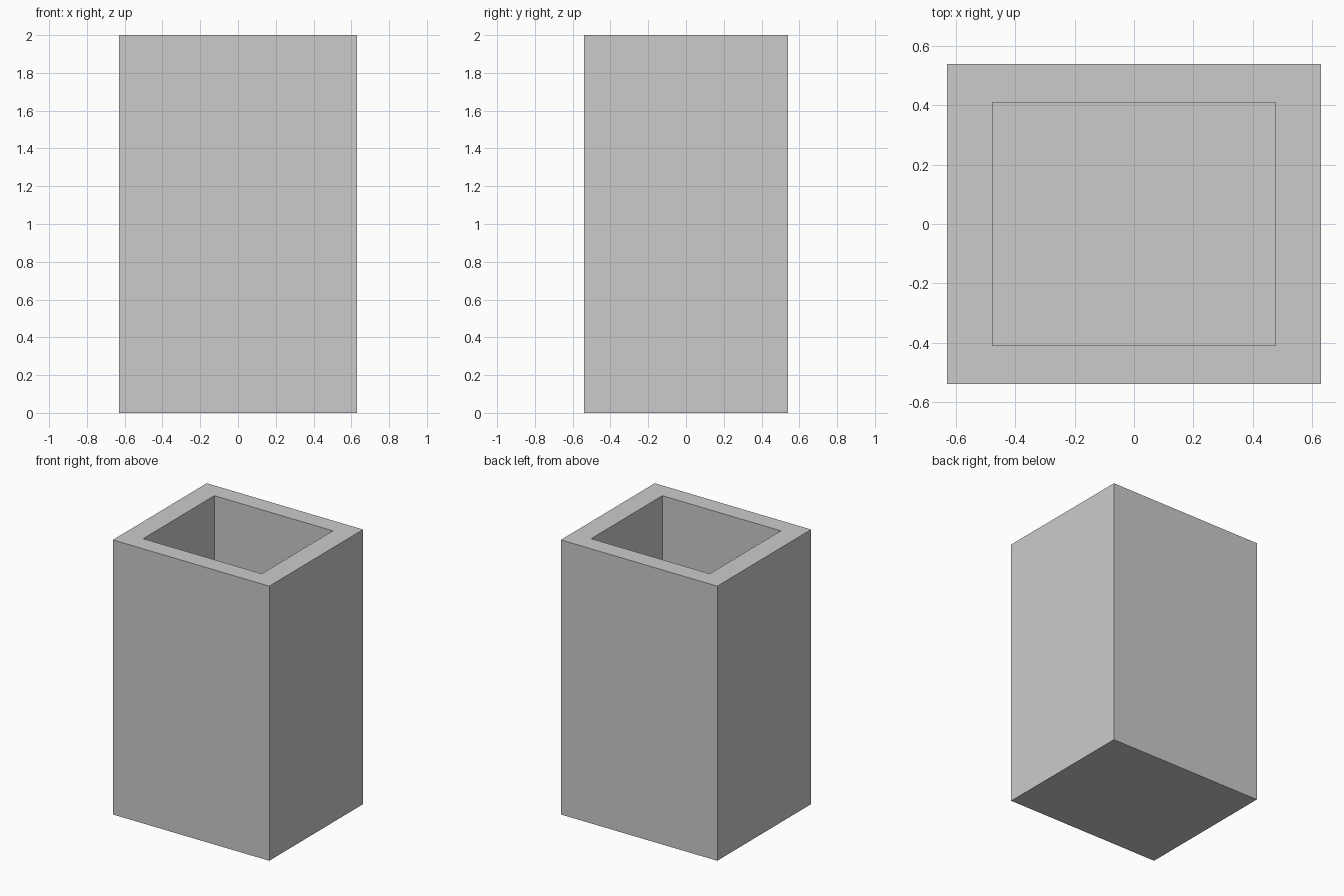
import bpy, bmesh
from mathutils import Vector

if "Cube" in bpy.data.objects:
    bpy.data.objects.remove(bpy.data.objects["Cube"])

WIDTH, DEPTH, HEIGHT = 1.26, 1.08, 2.0
INNER = 0.758      # opening size relative to the outside
FLOOR = 0.14       # thickness of the hidden floor

bm = bmesh.new()

# Outer block standing on the ground
bmesh.ops.create_cube(bm, size=1.0)
bmesh.ops.scale(bm, vec=(WIDTH, DEPTH, HEIGHT), verts=bm.verts)
bmesh.ops.translate(bm, vec=(0, 0, HEIGHT / 2), verts=bm.verts)

# Rim: inset the top face, then scale it to the opening size
top = max(bm.faces, key=lambda f: f.calc_center_median().z)
bmesh.ops.inset_individual(bm, faces=[top], thickness=0.1)
for v in top.verts:
    v.co.x = (WIDTH / 2 * INNER) * (1 if v.co.x > 0 else -1)
    v.co.y = (DEPTH / 2 * INNER) * (1 if v.co.y > 0 else -1)

# Hollow: push the opening down to the floor
walls = bmesh.ops.extrude_discrete_faces(bm, faces=[top])
bmesh.ops.translate(bm, vec=Vector((0, 0, FLOOR - HEIGHT)),
                    verts=walls["faces"][0].verts)

bmesh.ops.recalc_face_normals(bm, faces=bm.faces)
mesh = bpy.data.meshes.new("open_box")
bm.to_mesh(mesh)
bm.free()
bpy.context.collection.objects.link(bpy.data.objects.new("open_box", mesh))
